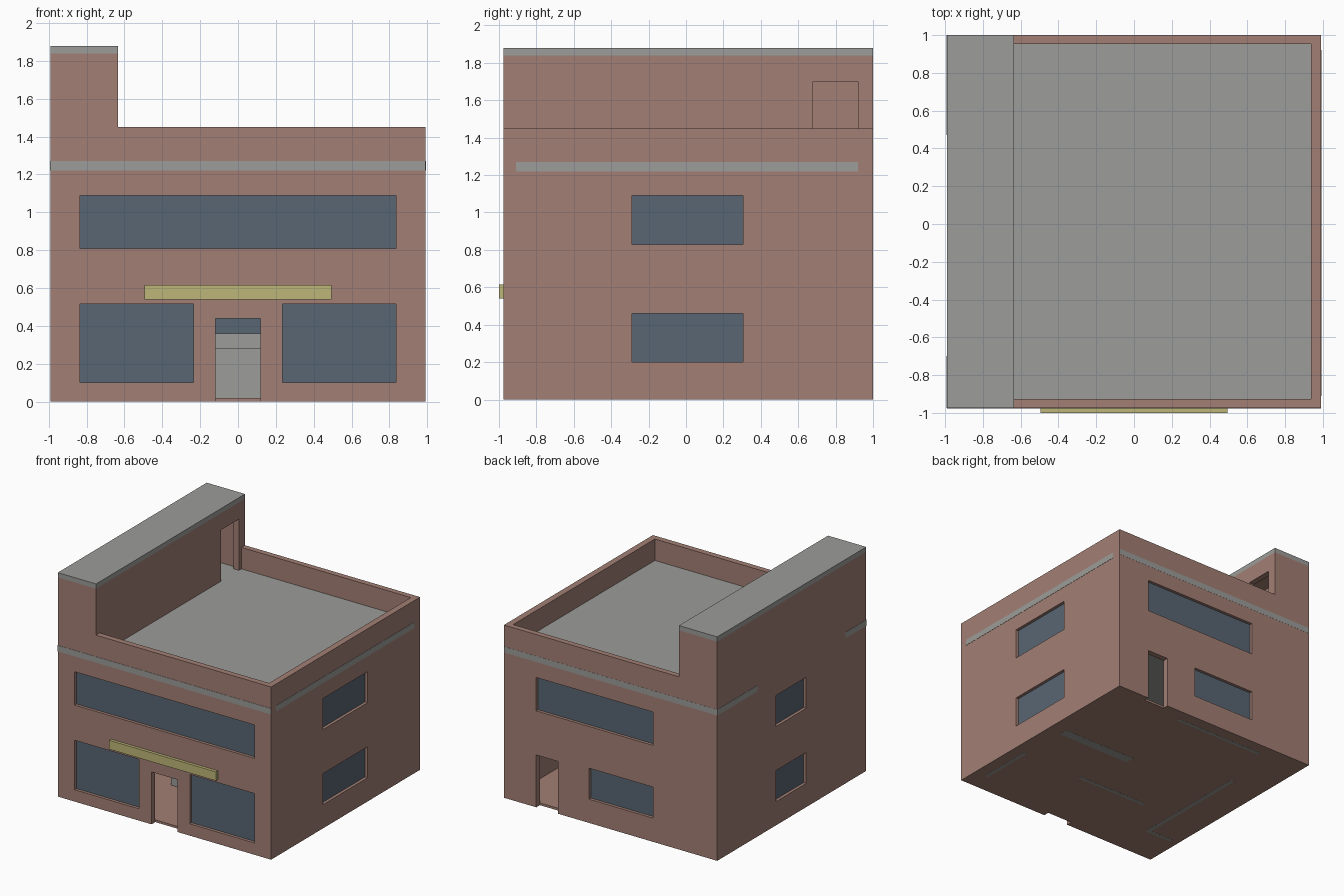
import bpy, bmesh

if "Cube" in bpy.data.objects:
    bpy.data.objects.remove(bpy.data.objects["Cube"])


def material(name, rgb):
    m = bpy.data.materials.new(name)
    m.diffuse_color = (*rgb, 1)
    m.use_nodes = True
    m.node_tree.nodes["Principled BSDF"].inputs["Base Color"].default_value = m.diffuse_color
    return m


BRICK = material("brick", (0.361, 0.212, 0.175))
GREY = material("concrete_grey", (0.332, 0.332, 0.319))
GLASS = material("dark_glass", (0.098, 0.133, 0.171))
YELLOW = material("sign_yellow", (0.515, 0.468, 0.188))


def box(name, x, y, z, mat=None):
    """Axis-aligned box from (min, max) ranges."""
    bm = bmesh.new()
    bmesh.ops.create_cube(bm, size=1)
    for v in bm.verts:
        v.co = [r[0] if c < 0 else r[1] for c, r in zip(v.co, (x, y, z))]
    me = bpy.data.meshes.new(name)
    bm.to_mesh(me)
    bm.free()
    ob = bpy.data.objects.new(name, me)
    bpy.context.collection.objects.link(ob)
    if mat:
        me.materials.append(mat)
    return ob


def cut(target, x, y, z):
    """Subtract a box from the target and drop the cutter."""
    c = box("cutter", x, y, z)
    mod = target.modifiers.new("cut", 'BOOLEAN')
    mod.operation, mod.solver, mod.object = 'DIFFERENCE', 'EXACT', c
    dg = bpy.context.evaluated_depsgraph_get()
    dg.update()
    me = bpy.data.meshes.new_from_object(target.evaluated_get(dg))
    target.modifiers.clear()
    target.data = me
    bpy.data.objects.remove(c)


X0, X1, Y0, Y1 = -0.99, 0.99, -0.975, 1.0     # outer walls
IX0, IX1, IY0, IY1 = -0.94, 0.937, -0.926, 0.953  # inner walls
TX = -0.635                                    # tower's inner side

# brick shell: rooms, roof terrace and hollow stair tower
walls = box("brick_walls", (X0, X1), (Y0, Y1), (0.001, 1.84), BRICK)
cut(walls, (TX, 2), (-2, 2), (1.45, 3))
cut(walls, (IX0, IX1), (IY0, IY1), (0.02, 1.27))
cut(walls, (TX, IX1), (IY0, IY1), (1.25, 2))
cut(walls, (IX0, TX - 0.05), (IY0, IY1), (1.25, 1.82))
cut(walls, (TX - 0.1, TX + 0.1), (0.68, 0.92), (1.25, 1.70))

# doorways
cut(walls, (-0.12, 0.12), (Y0 - 0.1, IY0), (-0.1, 0.44))
cut(walls, (0.49, 0.69), (IY1, Y1 + 0.1), (-0.1, 0.44))

# windows: side, range along the wall, height range
windows = [
    ("front", (-0.835, -0.235), (0.10, 0.515)),
    ("front", (0.235, 0.835), (0.10, 0.515)),
    ("front", (-0.835, 0.835), (0.81, 1.09)),
    ("back", (-0.395, 0.20), (0.20, 0.46)),
    ("back", (-0.395, 0.69), (0.81, 1.09)),
    ("right", (-0.29, 0.305), (0.20, 0.46)),
    ("right", (-0.29, 0.305), (0.83, 1.09)),
    ("left", (-0.18, 0.22), (0.20, 0.46)),
    ("left", (-0.18, 0.22), (0.83, 1.09)),
]
for side, span, z in windows:
    outer = {"front": Y0, "back": Y1, "right": X1, "left": X0}[side]
    s = 1 if outer > 0 else -1
    hole = sorted((outer + s * 0.1, outer - s * 0.1))
    pane = sorted((outer - s * 0.025, outer - s * 0.045))
    if side in ("front", "back"):
        cut(walls, span, hole, z)
        box(side + "_window", span, pane, z, GLASS)
    else:
        cut(walls, hole, span, z)
        box(side + "_window", pane, span, z, GLASS)

# roof slab, tower cap and sign
box("roof_slab", (IX0 - 0.01, IX1 + 0.01), (IY0 - 0.01, IY1 + 0.01), (1.22, 1.27), GREY)
box("tower_cap", (X0, TX), (Y0, Y1), (1.84, 1.88), GREY)
box("sign_board", (-0.495, 0.495), (-1.0, Y0), (0.54, 0.615), YELLOW)

# slab edge showing as bands on the walls
T, BZ = 0.002, (1.22, 1.27)
box("front_band", (X0, X1), (Y0 - T, Y0 + T), BZ, GREY)
box("back_band", (X0, X1), (Y1 - T, Y1 + T / 2), BZ, GREY)
box("right_band", (X1 - T, X1 + T), (-0.91, 0.92), BZ, GREY)
for y in ((Y0, -0.70), (0.47, Y1)):
    box("left_band", (X0 - T, X0 + T), y, BZ, GREY)

# shop furniture, its feet showing through the floor
box("back_shelf", (-0.56, 0.28), (0.87, 0.90), (0, 0.36), GREY)
box("counter", (-0.38, 0.295), (-0.345, -0.315), (0, 0.28), GREY)
box("display_table", (0.16, 0.86), (0.10, 0.18), (0, 0.28), GREY)
box("side_shelf", (0.86, 0.89), (-0.80, -0.31), (0, 0.36), GREY)

# staircase up to the roof
box("stair_curb", (-0.70, -0.665), (-0.62, 0.42), (0, 0.06), GREY)
box("stair_foot", (-0.92, -0.665), (-0.65, -0.62), (0, 0.06), GREY)
for i in range(10):
    y = -0.62 + i * 0.125
    box("stair_step", (-0.93, -0.67), (y, y + 0.125), (0.122 * i + 0.02, 0.122 * (i + 1)), GREY)
